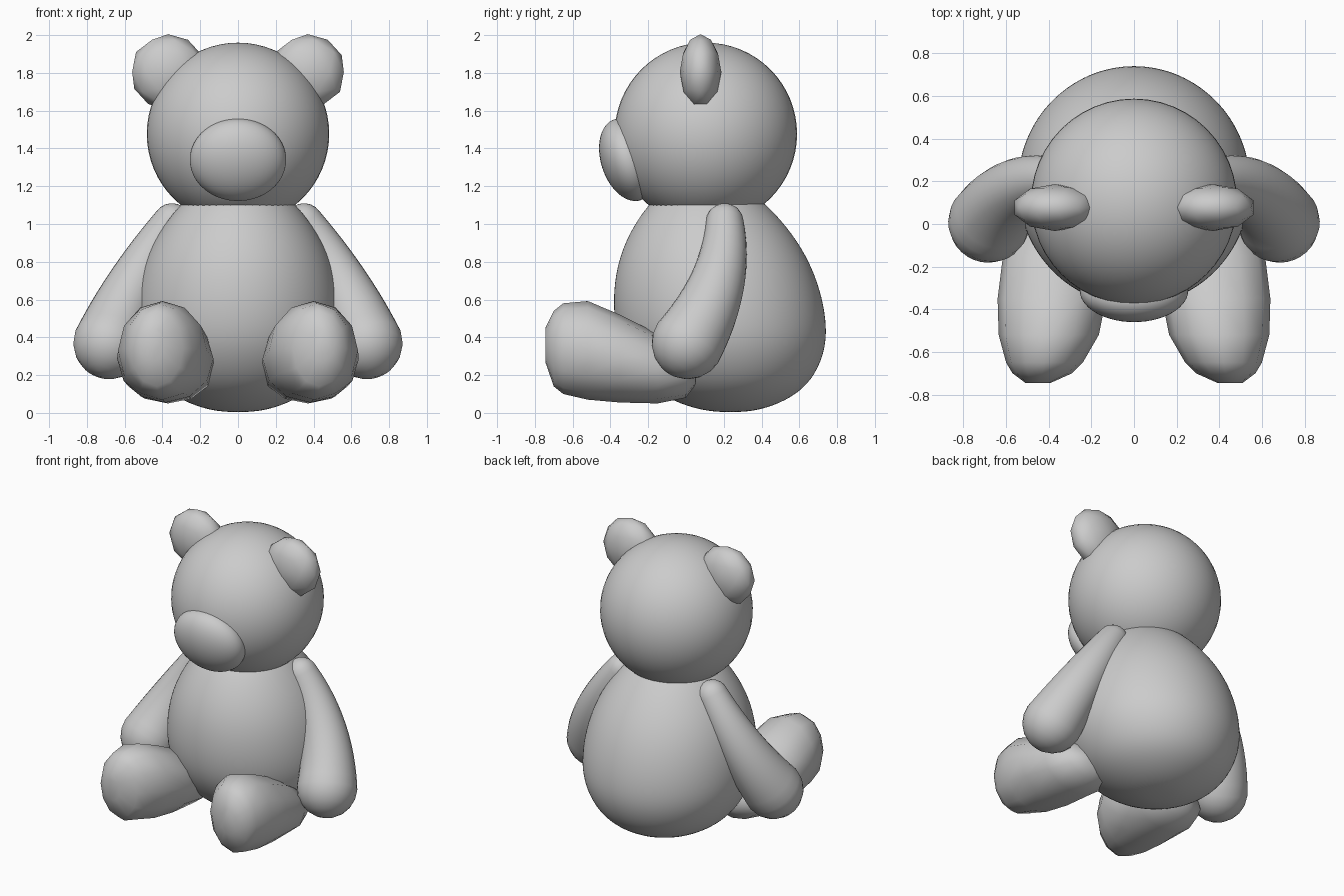
import bpy, bmesh, math
from mathutils import Vector, Matrix

if "Cube" in bpy.data.objects:
    bpy.data.objects.remove(bpy.data.objects["Cube"])


def finish(name, bm, subdiv=0):
    bmesh.ops.recalc_face_normals(bm, faces=bm.faces)
    for f in bm.faces:
        f.smooth = True
    me = bpy.data.meshes.new(name)
    bm.to_mesh(me)
    bm.free()
    ob = bpy.data.objects.new(name, me)
    bpy.context.collection.objects.link(ob)
    if subdiv:
        m = ob.modifiers.new("smooth", 'SUBSURF')
        m.levels = m.render_levels = subdiv
    return ob


def loft(name, rings, mirror=False, subdiv=0):
    """Skin a list of (center, u, v, n) elliptical rings, closing both ends."""
    for side in ((1, -1) if mirror else (1,)):
        bm = bmesh.new()
        loops = []
        for c, u, v, n in rings:
            loop = []
            for i in range(n):
                a = 2 * math.pi * i / n
                p = c + u * math.cos(a) + v * math.sin(a)
                loop.append(bm.verts.new((p.x * side, p.y, p.z)))
            loops.append(loop)
        for a, b in zip(loops, loops[1:]):
            n = len(a)
            for i in range(n):
                bm.faces.new((a[i], a[(i + 1) % n], b[(i + 1) % n], b[i]))
        bm.faces.new(loops[0])
        bm.faces.new(loops[-1])
        label = name if not mirror else ("right_" if side > 0 else "left_") + name
        finish(label, bm, subdiv)


def ellipsoid(name, loc, radii, tilt=0.0, low=False):
    bm = bmesh.new()
    if low:
        bmesh.ops.create_icosphere(bm, subdivisions=2, radius=1)
    else:
        bmesh.ops.create_uvsphere(bm, u_segments=48, v_segments=32, radius=1)
    mat = Matrix.Translation(loc) @ Matrix.Rotation(tilt, 4, 'X') @ Matrix.Diagonal((*radii, 1))
    bmesh.ops.transform(bm, matrix=mat, verts=bm.verts)
    return finish(name, bm)


# Body: egg-shaped profile (z, radius) leaning slightly forward at the top
profile = [(0.003, 0.08), (0.03, 0.22), (0.10, 0.37), (0.20, 0.475), (0.35, 0.55),
           (0.50, 0.565), (0.65, 0.55), (0.80, 0.51), (0.95, 0.435), (1.10, 0.32),
           (1.19, 0.21), (1.24, 0.08)]
loft("body", [(Vector((0, 0.235 - 0.11 * z, z)), Vector((r * 0.98, 0, 0)),
               Vector((0, r, 0)), 32) for z, r in profile], subdiv=2)

# Head, muzzle and ears
ellipsoid("head", (0, 0.105, 1.477), (0.483, 0.483, 0.483))
ellipsoid("muzzle", (0, -0.31, 1.34), (0.255, 0.14, 0.225), math.radians(18))
for side, label in ((1, "right_ear"), (-1, "left_ear")):
    ellipsoid(label, (0.37 * side, 0.077, 1.805), (0.2, 0.11, 0.2), low=True)

# Arms: tapered tubes along a bent path with round ends
shoulder, elbow, hand = Vector((0.35, 0.205, 1.01)), Vector((0.54, 0.165, 0.69)), Vector((0.68, 0.01, 0.37))
ctrl = elbow * 2 - (shoulder + hand) / 2
r0, r1 = 0.10, 0.192
samples = []
STEPS = 12
for i in range(STEPS + 1):
    t = i / STEPS
    c = shoulder * (1 - t) ** 2 + ctrl * 2 * t * (1 - t) + hand * t * t
    d = ((ctrl - shoulder) * (1 - t) + (hand - ctrl) * t).normalized()
    samples.append((c, d, r0 + (r1 - r0) * t))
caps = [math.radians(a) for a in (86, 72, 54, 36, 18)]
c, d, r = samples[0]
start = [(c - d * r * math.sin(a), d, r * math.cos(a)) for a in caps]
c, d, r = samples[-1]
end = [(c + d * r * math.sin(a), d, r * math.cos(a)) for a in reversed(caps)]
arm = []
for c, d, r in start + samples + end:
    u = d.cross(Vector((0, 1, 0))).normalized()
    arm.append((c, u * r, d.cross(u) * r, 28))
loft("arm", arm, mirror=True)

# Legs: low-poly sections (y, centre x, half width, bottom z, top z)
sections = [(-0.745, 0.45, 0.06, 0.27, 0.45), (-0.70, 0.43, 0.14, 0.14, 0.54),
            (-0.65, 0.42, 0.18, 0.10, 0.58), (-0.52, 0.40, 0.235, 0.07, 0.592),
            (-0.35, 0.385, 0.255, 0.055, 0.52), (-0.15, 0.37, 0.245, 0.05, 0.42),
            (0.00, 0.36, 0.19, 0.08, 0.32), (0.05, 0.35, 0.08, 0.15, 0.25)]
loft("leg", [(Vector((x, y, (lo + hi) / 2)), Vector((w, 0, 0)),
              Vector((0, 0, (hi - lo) / 2)), 12) for y, x, w, lo, hi in sections], mirror=True)
